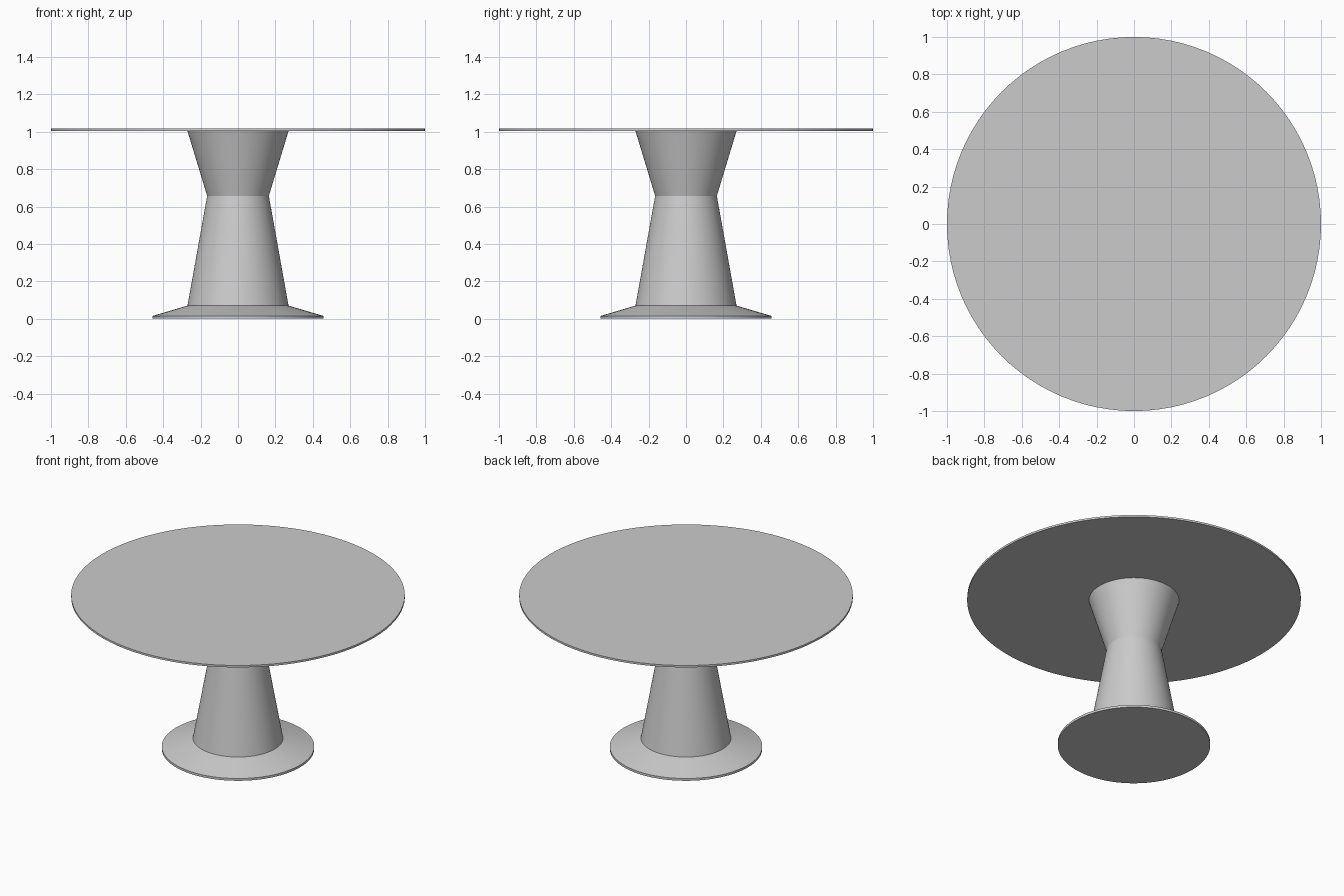
import bpy, bmesh, math

if "Cube" in bpy.data.objects:
    bpy.data.objects.remove(bpy.data.objects["Cube"])

SEGMENTS = 96


def lathe(name, profile):
    """Closed solid of revolution from (radius, z) points, bottom to top."""
    bm = bmesh.new()
    rings = []
    for r, z in profile:
        ring = []
        for i in range(SEGMENTS):
            a = 2 * math.pi * i / SEGMENTS
            ring.append(bm.verts.new((r * math.cos(a), r * math.sin(a), z)))
        rings.append(ring)
    for low, high in zip(rings, rings[1:]):
        for i in range(SEGMENTS):
            j = (i + 1) % SEGMENTS
            bm.faces.new((low[i], low[j], high[j], high[i]))
    bm.faces.new(rings[0][::-1])
    bm.faces.new(rings[-1])
    mesh = bpy.data.meshes.new(name)
    bm.to_mesh(mesh)
    bm.free()
    obj = bpy.data.objects.new(name, mesh)
    bpy.context.collection.objects.link(obj)
    bpy.ops.object.select_all(action='DESELECT')
    obj.select_set(True)
    bpy.context.view_layer.objects.active = obj
    bpy.ops.object.shade_smooth_by_angle(angle=math.radians(15))
    return obj


# Flared foot with a thin rim, sloping up to the column
lathe("base", [(0.457, 0.0), (0.457, 0.015), (0.27, 0.07)])

# Waisted pedestal column
lathe("column", [(0.27, 0.07), (0.165, 0.657), (0.27, 1.003)])

# Thin round top
lathe("table_top", [(1.0, 1.003), (1.0, 1.016)])
